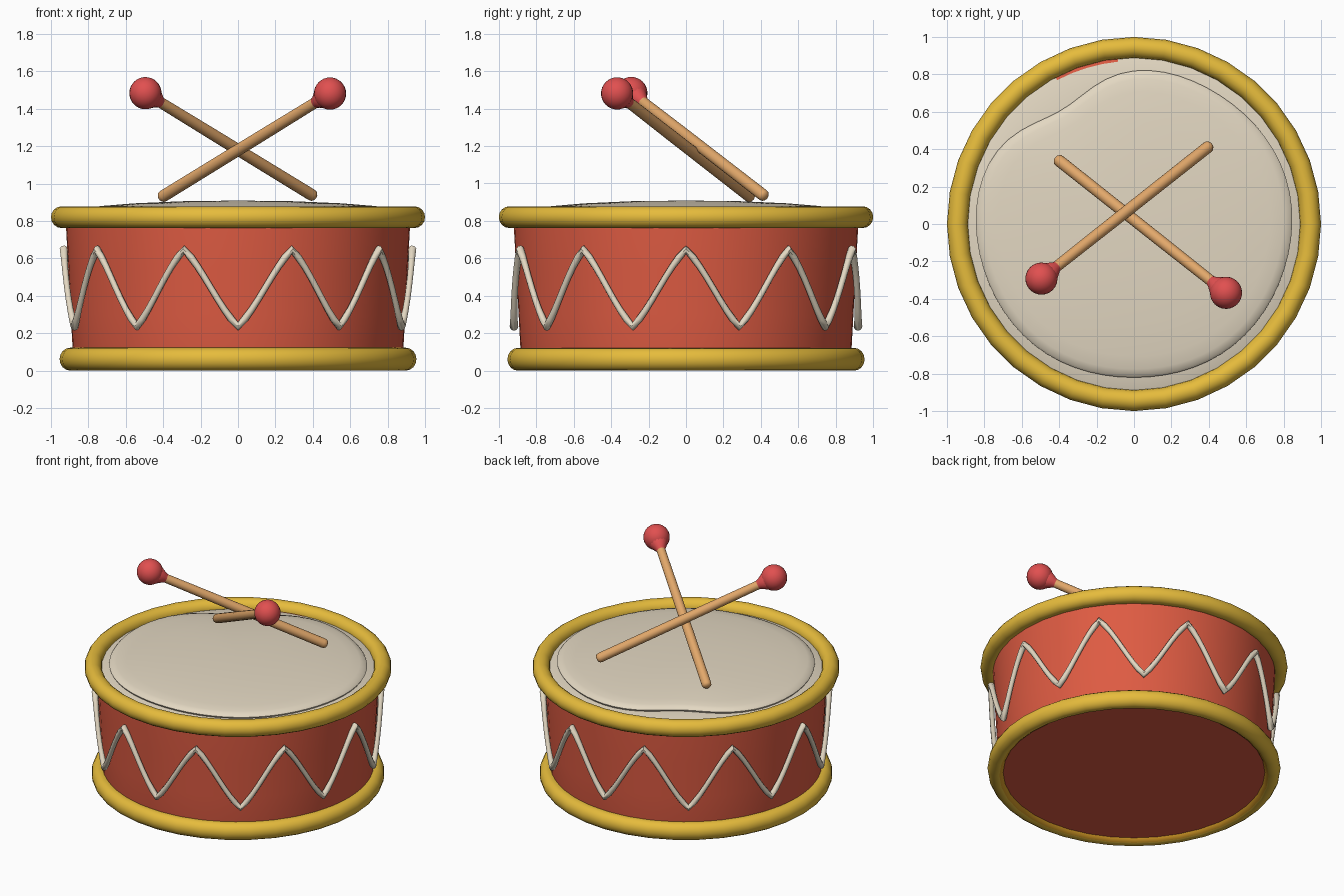
import bpy, bmesh
from math import sin, cos, pi, exp, radians
from mathutils import Vector

cube = bpy.data.objects.get("Cube")
if cube:
    bpy.data.objects.remove(cube)


def material(name, rgb):
    m = bpy.data.materials.new(name)
    m.use_nodes = True
    m.diffuse_color = (*rgb, 1)
    m.node_tree.nodes["Principled BSDF"].inputs["Base Color"].default_value = (*rgb, 1)
    return m


RED = material("drum red", (0.73, 0.105, 0.055))
GOLD = material("hoop gold", (0.79, 0.50, 0.045))
AMBER = material("hoop amber", (0.68, 0.33, 0.02))
CREAM = material("skin cream", (0.77, 0.685, 0.54))
WOOD = material("stick wood", (0.76, 0.39, 0.145))
BALL = material("beater red", (0.75, 0.08, 0.08))


def finish(obj, mat, angle=40):
    obj.data.materials.append(mat)
    bpy.ops.object.select_all(action='DESELECT')
    obj.select_set(True)
    bpy.context.view_layer.objects.active = obj
    bpy.ops.object.shade_smooth_by_angle(angle=radians(angle))
    return obj


def lathe(name, profile, mat, segs=48, closed=False, warp=None, angle=40):
    """Spin (radius, height) points round z; warp(radius, angle) may bend a ring."""
    bm = bmesh.new()
    rings = []
    for r, z in profile:
        if r == 0:
            rings.append([bm.verts.new((0, 0, z))] * segs)
            continue
        ring = []
        for i in range(segs):
            a = 2 * pi * i / segs
            rr = warp(r, a) if warp else r
            ring.append(bm.verts.new((rr * cos(a), rr * sin(a), z)))
        rings.append(ring)
    pairs = list(zip(rings, rings[1:]))
    if closed:
        pairs.append((rings[-1], rings[0]))
    for low, high in pairs:
        for i in range(segs):
            j = (i + 1) % segs
            corners = dict.fromkeys((low[i], low[j], high[j], high[i]))
            bm.faces.new(list(corners))
    bmesh.ops.recalc_face_normals(bm, faces=bm.faces)
    me = bpy.data.meshes.new(name)
    bm.to_mesh(me)
    bm.free()
    obj = bpy.data.objects.new(name, me)
    bpy.context.collection.objects.link(obj)
    return finish(obj, mat, angle)


def paint(obj, mat, rule):
    """Give a second colour to the faces whose centre fits the rule."""
    obj.data.materials.append(mat)
    for face in obj.data.polygons:
        if rule(face.center):
            face.material_index = 1


def shell_radius(z):
    return 0.878 + 0.054 * z


# Drum body with a closed underside
lathe("drum_shell", [(0, 0.028), (0.872, 0.028)]
      + [(shell_radius(z), z) for z in (0.1, 0.3, 0.55, 0.77)] + [(0.92, 0.79)], RED, 64)


# Rounded hoops
def hoop(name, radius, z, half_w, half_h):
    ring = []
    for i in range(16):
        c, s = cos(2 * pi * i / 16), sin(2 * pi * i / 16)
        ring.append((radius + half_w * c, z + half_h * s))
    return lathe(name, ring, GOLD, 36, closed=True, angle=60)


hoop("top_hoop", 0.944, 0.82, 0.056, 0.058)
bottom = hoop("bottom_hoop", 0.898, 0.061, 0.056, 0.061)
paint(bottom, AMBER, lambda c: c.z < 0.03 and c.xy.length < 0.875)


# Slightly uneven drum skin: a low dome whose lip drops to a sloping border
def skin_edge(r, a):
    if r > 0.86:
        return r
    dent = 0.125 * exp(-((a - 2.13) / 0.38) ** 2)
    return r * (1 - dent + 0.012 * cos(2 * a) + 0.006 * sin(5 * a))


skin = lathe("drum_skin", [(0, 0.909), (0.3, 0.905), (0.55, 0.894), (0.72, 0.88), (0.79, 0.871),
                           (0.825, 0.86), (0.836, 0.848), (0.829, 0.836), (0.872, 0.828),
                           (0.915, 0.814)],
             CREAM, 64, warp=skin_edge, angle=50)
# Shell colour showing through a short stretch of the border
paint(skin, RED, lambda c: c.xy.length > 0.88 and c.y > 0.78 and -0.42 < c.x < -0.08)


# Zigzag lacing: ten peaks and ten valleys round the shell
def lacing():
    cu = bpy.data.curves.new("lacing", 'CURVE')
    cu.dimensions = '3D'
    cu.bevel_depth = 0.021
    cu.bevel_resolution = 2
    sp = cu.splines.new('POLY')
    steps = 8
    count = 20 * steps
    sp.points.add(count - 1)
    for i, p in enumerate(sp.points):
        a = -pi / 2 + 2 * pi * i / count
        t = (i % (2 * steps)) / steps
        t = t if t <= 1 else 2 - t
        bend = abs(2 * t - 1)
        t = 0.65 * t + 0.35 * t * t * (3 - 2 * t)
        z = 0.236 + 0.41 * t
        r = shell_radius(z) + 0.018 + 0.010 * (1 - t)
        p.co = (r * cos(a), r * sin(a), z, 1)
        p.radius = 0.8 + 0.3 * bend ** 3
    sp.use_cyclic_u = True
    tmp = bpy.data.objects.new("lacing_path", cu)
    me = bpy.data.meshes.new_from_object(tmp)
    bpy.data.objects.remove(tmp)
    me.name = "lacing"
    me.materials.clear()
    obj = bpy.data.objects.new("lacing", me)
    bpy.context.collection.objects.link(obj)
    finish(obj, CREAM, 50)


lacing()


# Crossed sticks, each with a ball and a small collar
def stick(side, tail, head):
    tail, head = Vector(tail), Vector(head)
    axis = head - tail
    n = axis.length
    turn = axis.to_track_quat('Z', 'Y')
    shaft = lathe(side + "_stick", [(0, 0), (0.02, 0.003), (0.03, 0.014), (0.032, 0.03),
                                    (0.031, n * 0.6), (0.029, n - 0.05), (0, n - 0.05)],
                  WOOD, 16, angle=60)
    collar = lathe(side + "_collar", [(0.03, n - 0.115), (0.036, n - 0.1), (0.06, n - 0.06),
                                      (0.06, n - 0.03)], BALL, 16, angle=60)
    for part in (shaft, collar):
        part.location = tail
        part.rotation_mode = 'QUATERNION'
        part.rotation_quaternion = turn
    bpy.ops.mesh.primitive_uv_sphere_add(radius=0.086, segments=24, ring_count=16, location=head)
    ball = bpy.context.object
    ball.name = side + "_beater"
    finish(ball, BALL, 60)


stick("left", (-0.417, 0.352, 0.922), (0.492, -0.368, 1.481))
stick("right", (0.412, 0.425, 0.928), (-0.495, -0.292, 1.483))
